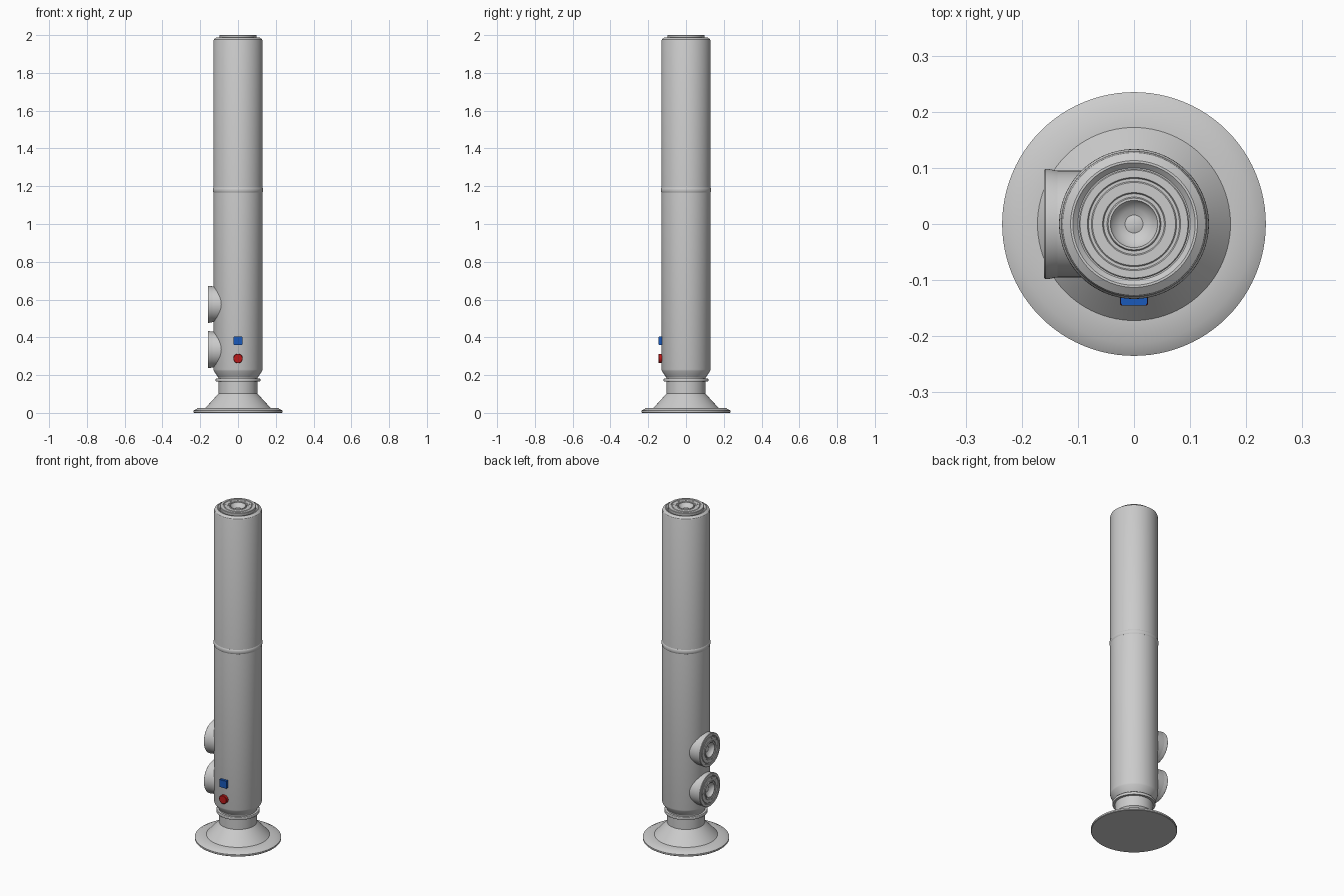
import bpy, bmesh, math
from mathutils import Matrix, Vector

if "Cube" in bpy.data.objects:
    bpy.data.objects.remove(bpy.data.objects["Cube"])


def lathe(name, profile, matrix=Matrix(), segments=96):
    """Revolve (radius, height) points around local z."""
    bm = bmesh.new()
    verts = [bm.verts.new((r, 0, z)) for r, z in profile]
    edges = [bm.edges.new(p) for p in zip(verts, verts[1:])]
    bmesh.ops.spin(bm, geom=verts + edges, cent=(0, 0, 0), axis=(0, 0, 1),
                   angle=2 * math.pi, steps=segments, use_merge=True)
    bmesh.ops.remove_doubles(bm, verts=bm.verts, dist=1e-5)
    bmesh.ops.recalc_face_normals(bm, faces=bm.faces)
    return finish(name, bm, matrix)


def finish(name, bm, matrix=Matrix()):
    mesh = bpy.data.meshes.new(name)
    bm.to_mesh(mesh)
    bm.free()
    obj = bpy.data.objects.new(name, mesh)
    bpy.context.collection.objects.link(obj)
    obj.matrix_world = matrix
    bpy.ops.object.select_all(action='DESELECT')
    obj.select_set(True)
    bpy.context.view_layer.objects.active = obj
    bpy.ops.object.shade_smooth_by_angle(angle=math.radians(30))
    return obj


def paint(obj, color):
    mat = bpy.data.materials.new(obj.name + "_paint")
    mat.diffuse_color = color
    mat.use_nodes = True
    mat.node_tree.nodes["Principled BSDF"].inputs["Base Color"].default_value = mat.diffuse_color
    obj.data.materials.append(mat)


def driver(name, matrix):
    """Round speaker whose front plane is local z = 0."""
    lathe(name, [
        (0, -0.05), (0.09, -0.05), (0.098, -0.008), (0.098, -0.002), (0.096, 0),
        (0.083, 0), (0.081, -0.003), (0.076, -0.003), (0.074, -0.001),
        (0.056, -0.001), (0.054, -0.004), (0.048, -0.004), (0.046, 0),
        (0.042, 0), (0.038, -0.008), (0.026, -0.016), (0.016, -0.02),
        (0.010, -0.018), (0, -0.017)], matrix)
    # ring of ten bolts
    bm = bmesh.new()
    for i in range(10):
        a = math.pi / 2 + i * math.tau / 10
        pos = Vector((0.066 * math.cos(a), 0.066 * math.sin(a), -0.002))
        bmesh.ops.create_cone(bm, cap_ends=True, segments=16, radius1=0.0045,
                              radius2=0.0045, depth=0.004,
                              matrix=Matrix.Translation(pos))
    finish(name + "_bolts", bm, matrix)


# foot and neck
lathe("base_foot", [(0, 0), (0.232, 0), (0.235, 0.003), (0.235, 0.012),
                    (0.213, 0.025), (0.172, 0.027), (0.103, 0.102),
                    (0.103, 0.2), (0, 0.2)])
lathe("neck_ring", [(0.09, 0.165), (0.116, 0.165), (0.118, 0.168),
                    (0.118, 0.178), (0.116, 0.181), (0.09, 0.181), (0.09, 0.165)])

# main column with recessed top
lathe("column", [(0, 0.188), (0.105, 0.188), (0.128, 0.222), (0.13, 0.23),
                 (0.13, 1.97), (0.127, 1.978), (0.113, 1.988), (0.109, 1.988),
                 (0.1, 1.98), (0, 1.975)])
arc = [(0.128 + 0.0055 * math.sin(t * math.pi / 8),
        1.18 - 0.014 * math.cos(t * math.pi / 8)) for t in range(9)]
lathe("joint_ring", arc + arc[:1])

# top and side speakers
driver("top_speaker", Matrix.Translation((0, 0, 2.0)))
to_left = Matrix.Rotation(-math.pi / 2, 4, 'Y')
for label, z in (("lower", 0.335), ("upper", 0.575)):
    m = Matrix.Translation((-0.16, 0, z)) @ to_left
    lathe(label + "_speaker_housing",
          [(0, -0.03), (0.0975, -0.03), (0.095, -0.03), (0.095, -0.09), (0, -0.09)][0:1]
          + [(0.095, -0.03), (0.095, -0.09), (0, -0.09)], m)
    lathe(label + "_speaker_collar",
          [(0.08, -0.007), (0.098, -0.007), (0.095, -0.009), (0.095, -0.04),
           (0.08, -0.04), (0.08, -0.007)], m)
    driver(label + "_side_speaker", m)

# front controls
bm = bmesh.new()
bmesh.ops.create_cube(bm, size=1, matrix=Matrix.Translation((0, -0.134, 0.382))
                      @ Matrix.Diagonal((0.048, 0.022, 0.046, 1)))
bmesh.ops.bevel(bm, geom=bm.edges[:], offset=0.002, segments=2, affect='EDGES')
paint(finish("square_button", bm), (0.01, 0.1, 0.5, 1))
knob = lathe("round_button", [(0, -0.02), (0.025, -0.02), (0.025, -0.002),
                              (0.023, 0), (0, 0)],
             Matrix.Translation((0, -0.145, 0.288))
             @ Matrix.Rotation(math.pi / 2, 4, 'X'), 48)
paint(knob, (0.5, 0.01, 0.01, 1))
